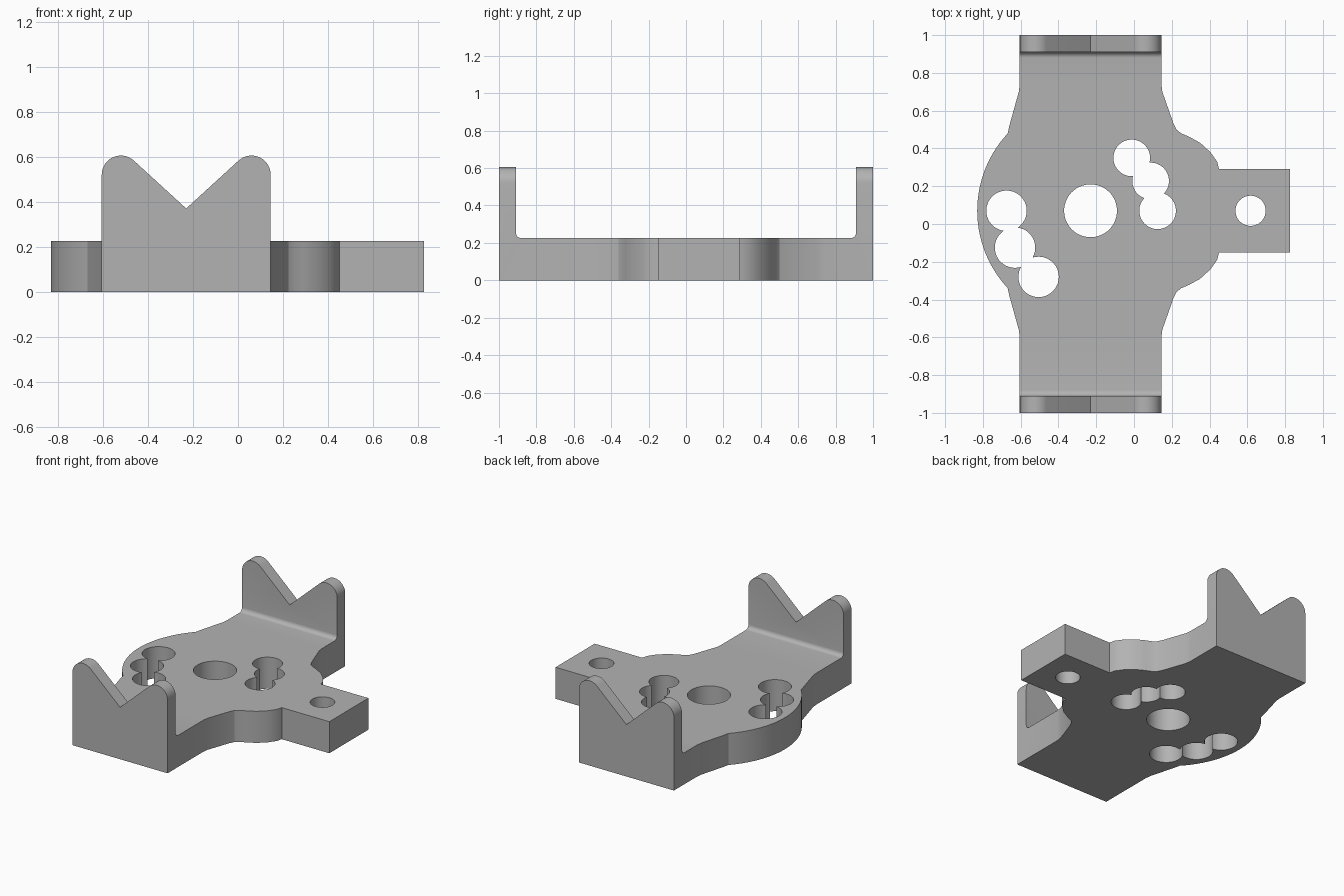
import bpy, bmesh
from math import sin, cos, radians
from mathutils import Vector

cube = bpy.data.objects.get("Cube")
if cube:
    bpy.data.objects.remove(cube, do_unlink=True)

grey = bpy.data.materials.new("plain grey")
grey.use_nodes = True
grey.diffuse_color = (0.45, 0.45, 0.45, 1)
grey.node_tree.nodes["Principled BSDF"].inputs["Base Color"].default_value = (0.45, 0.45, 0.45, 1)

MID_X, MID_Y = -0.23, 0.07      # centre of the round hub
HALF_W = 0.375                  # half width of the end arms
THICK = 0.225                   # plate thickness


def arc(cx, cy, r, start, end, steps):
    angles = [radians(start + (end - start) * i / steps) for i in range(steps + 1)]
    return [(cx + r * cos(a), cy + r * sin(a)) for a in angles]


def prism(name, points, place, low, high):
    """Extrude a 2D outline; place maps (u, v, depth) to a 3D position."""
    bm = bmesh.new()
    face = bm.faces.new([bm.verts.new(place(u, v, low)) for u, v in points])
    shift = Vector(place(0, 0, high)) - Vector(place(0, 0, low))
    top = bmesh.ops.extrude_face_region(bm, geom=[face])["geom"]
    bmesh.ops.translate(bm, vec=shift, verts=[v for v in top if isinstance(v, bmesh.types.BMVert)])
    bmesh.ops.recalc_face_normals(bm, faces=bm.faces)
    mesh = bpy.data.meshes.new(name)
    bm.to_mesh(mesh)
    bm.free()
    obj = bpy.data.objects.new(name, mesh)
    bpy.context.collection.objects.link(obj)
    mesh.materials.append(grey)
    return obj


def plan(u, v, d): return (u, v, d)
def side(u, v, d): return (d, u, v)
def front(u, v, d): return (u, d, v)


# Plan outline: arms, neck, shoulder and tab on the right, round hub on the left
shoulder = [(0.45, 0.29), (0.44, 0.33), (0.405, 0.38), (0.35, 0.43), (0.29, 0.463),
            (0.25, 0.48), (0.225, 0.5), (0.208, 0.535), (0.15, 0.70), (0.145, 0.74)]
hub = [(-0.605, 0.74), (-0.61, 0.70), (-0.66, 0.52)] + arc(MID_X, MID_Y, 0.6, 137, 180, 14)


def flip(points):
    return [(x, 2 * MID_Y - y) for x, y in reversed(points)]


outline = ([(0.825, 0.29)] + shoulder + [(0.145, 1), (-0.605, 1)] + hub + flip(hub)[1:]
           + [(-0.605, -1), (0.145, -1)] + flip(shoulder) + [(0.825, -0.15)])
bracket = prism("bracket", outline, plan, 0, 0.8)

# Side profile: flat plate with upright ends and filleted inner corners
R = 0.03
fillet = arc(0.91 - R, THICK + R, R, 0, -90, 6)
half = [(1.1, -0.1), (1.1, 0.9), (0.91, 0.9)] + fillet
u_shape = prism("side_profile", half + [(-y, z) for y, z in reversed(half)], side, -1.2, 1.2)

# Front profile: V notch between two rounded tips
tip = [(1.2, -0.1), (1.2, 0.52)] + arc(MID_X + HALF_W - 0.085, 0.52, 0.085, 0, 132.4, 14)
mirrored = [(2 * MID_X - x, z) for x, z in reversed(tip)]
notch = prism("front_profile", tip + [(MID_X, 0.37)] + mirrored, front, -1.3, 1.3)

# Through holes
holes = [(MID_X, MID_Y, 0.14), (0.617, 0.07, 0.08)]
holes += [(x, y, 0.107) for x, y in ((-0.675, 0.07), (-0.63, -0.125), (-0.505, -0.28))]
holes += [(x, y, 0.097) for x, y in ((-0.012, 0.35), (0.088, 0.228), (0.125, 0.07))]
cutters = [(u_shape, 'INTERSECT'), (notch, 'INTERSECT')]
for x, y, r in holes:
    cutters.append((prism("hole_cutter", arc(x, y, r, 2, 362, 48)[:-1], plan, -0.2, 0.5), 'DIFFERENCE'))

for cutter, operation in cutters:
    cutter.hide_render = True
    mod = bracket.modifiers.new(cutter.name, 'BOOLEAN')
    mod.operation, mod.solver, mod.object = operation, 'EXACT', cutter

# Bake the cuts and drop the helpers
graph = bpy.context.evaluated_depsgraph_get()
result = bpy.data.meshes.new_from_object(bracket.evaluated_get(graph))
bracket.modifiers.clear()
bracket.data = result
for cutter, _ in cutters:
    bpy.data.objects.remove(cutter, do_unlink=True)

bpy.ops.object.select_all(action='DESELECT')
bracket.select_set(True)
bpy.context.view_layer.objects.active = bracket
bpy.ops.object.shade_smooth_by_angle(angle=radians(25))
